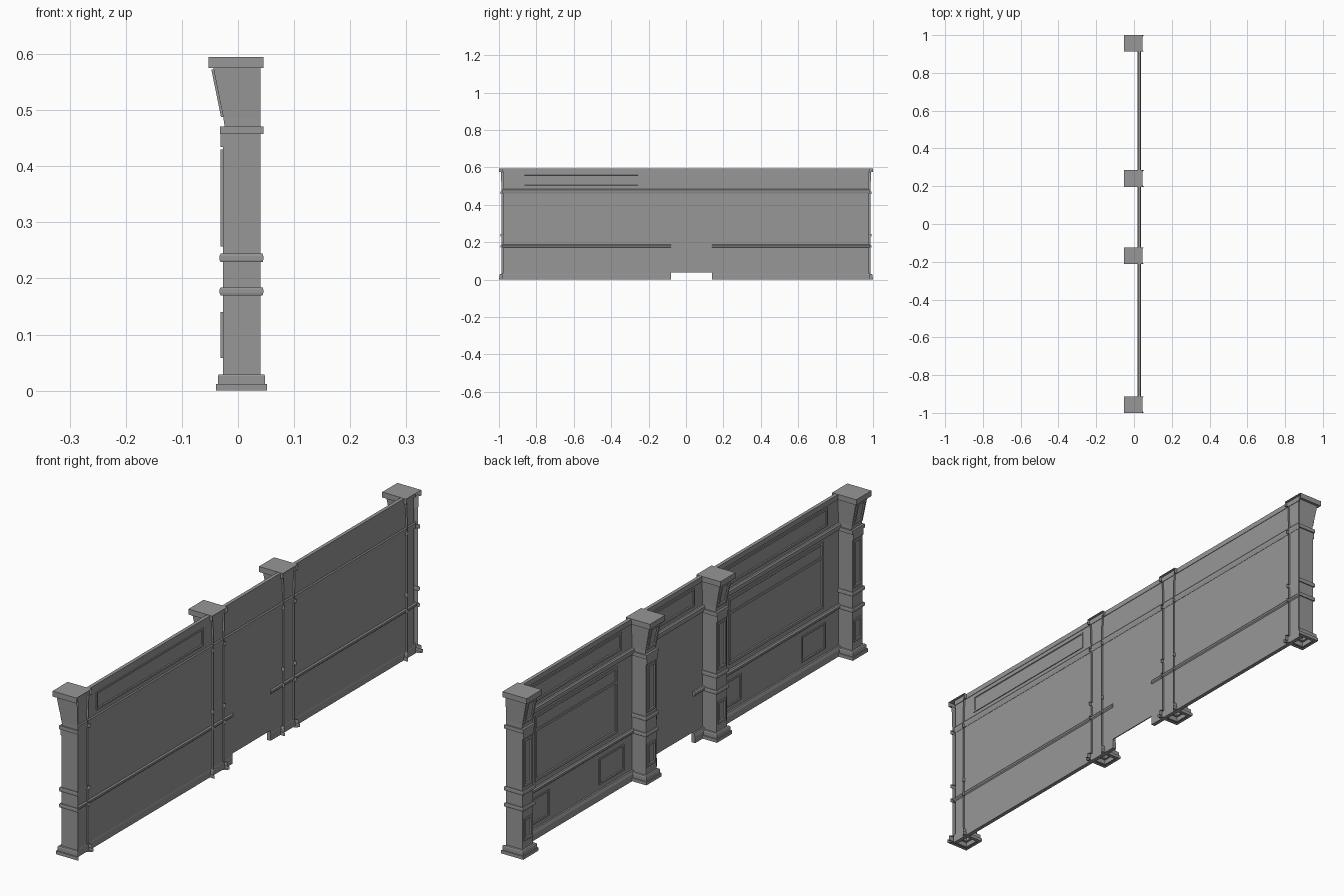
import bpy

WALL_X = 0.031
PILLARS = [0.956, 0.241, -0.168, -0.956]

# Dark grey paint shared by every part
PAINT = bpy.data.materials.new("dark_grey")
PAINT.diffuse_color = (0.31, 0.31, 0.31, 1)


def make(name, verts, faces):
    mesh = bpy.data.meshes.new(name)
    mesh.from_pydata(verts, [], faces)
    mesh.update()
    mesh.materials.append(PAINT)
    ob = bpy.data.objects.new(name, mesh)
    bpy.context.collection.objects.link(ob)
    return ob


def moulding(name, profile, y0, y1):
    """Extrude a closed (x, z) profile along y, with end caps."""
    n = len(profile)
    verts = [(x, y, z) for y in (y0, y1) for x, z in profile]
    faces = [(i, (i + 1) % n, n + (i + 1) % n, n + i)[::-1] for i in range(n)]
    faces += [tuple(range(n)), tuple(range(n, 2 * n))[::-1]]
    return make(name, verts, [f[::-1] for f in faces])


def box(name, x0, x1, y0, y1, z0, z1):
    return moulding(name, [(x0, z0), (x1, z0), (x1, z1), (x0, z1)], y0, y1)


def frame(name, y0, y1, z0, z1, w, t, surf):
    """Raised mitred border on a face whose x position is surf(z)."""
    verts = []
    for inset, raised in ((0, 0), (0, t), (w, t), (w * 1.3, 0)):
        a, b, c, d = y0 + inset, y1 - inset, z0 + inset, z1 - inset
        for y, z in ((a, c), (b, c), (b, d), (a, d)):
            verts.append((surf(z) - raised, y, z))
    faces = [(4 * r + i, 4 * r + (i + 1) % 4, 4 * r + 4 + (i + 1) % 4, 4 * r + 4 + i)
             for r in range(3) for i in range(4)]
    if t > 0:
        faces = [f[::-1] for f in faces]
    return make(name, verts, faces)


# Pillar silhouette levels: z, front x, back x, half width
def ring(z0, z1):
    e = 0.004
    return [(z0, -0.027, 0.04, 0.030), (z0, -0.031, 0.044, 0.034),
            (z0 + e, -0.033, 0.045, 0.035), (z1 - e, -0.033, 0.045, 0.035),
            (z1, -0.031, 0.044, 0.034), (z1, -0.027, 0.04, 0.030)]


LEVELS = [(0, -0.027, 0.04, 0.030), (0, -0.039, 0.052, 0.044), (0.012, -0.039, 0.052, 0.044),
          (0.012, -0.036, 0.048, 0.040), (0.026, -0.036, 0.048, 0.040),
          (0.029, -0.034, 0.047, 0.038), (0.029, -0.027, 0.04, 0.030)]
LEVELS += ring(0.170, 0.184) + ring(0.229, 0.244)
LEVELS += [(0.457, -0.027, 0.04, 0.030), (0.457, -0.032, 0.045, 0.035),
           (0.471, -0.032, 0.045, 0.035), (0.471, -0.024, 0.04, 0.030),
           (0.486, -0.026, 0.04, 0.030), (0.575, -0.044, 0.04, 0.034),
           (0.575, -0.053, 0.045, 0.044), (0.595, -0.053, 0.045, 0.044)]


def pillar(yc):
    # Body is open at the back where it straddles the wall
    verts, faces = [], []
    for z, xf, xb, h in LEVELS:
        verts += [(xb, yc + h, z), (xf, yc + h, z), (xf, yc - h, z), (xb, yc - h, z)]
    for r in range(len(LEVELS) - 1):
        faces += [(4 * r + i, 4 * r + i + 1, 4 * r + 5 + i, 4 * r + 4 + i) for i in range(3)]
    m = 4 * (len(LEVELS) - 1)
    faces.append((m, m + 1, m + 2, m + 3))
    make("pillar", verts, faces)
    # Raised borders on the front face
    flat = lambda z: -0.027
    for z0, z1 in ((0.058, 0.140), (0.257, 0.430)):
        frame("pillar_panel_border", yc - 0.024, yc + 0.024, z0, z1, 0.008, 0.004, flat)
    box("pillar_neck_band", -0.031, -0.026, yc - 0.030, yc + 0.030, 0.434, 0.457)
    slope = lambda z: -0.026 - (z - 0.486) / 0.089 * 0.018
    frame("capital_border", yc - 0.026, yc + 0.026, 0.488, 0.572, 0.008, 0.004, slope)


for yc in PILLARS:
    pillar(yc)

# Wall sheets: two long bays to the floor, middle bay raised off it
T = 0.002
box("wall_bay_right", WALL_X - T, WALL_X + T, 0.14, 0.975, 0, 0.59)
box("wall_bay_left", WALL_X - T, WALL_X + T, -0.975, -0.08, 0, 0.59)
box("wall_bay_middle", WALL_X - T, WALL_X + T, -0.08, 0.14, 0.037, 0.59)

# Long horizontal mouldings
for y0, y1 in ((0.14, 0.985), (-0.985, -0.08)):
    moulding("skirting_board", [(0.019, 0), (0.034, 0), (0.034, 0.024), (0.031, 0.035),
                                (0.023, 0.035), (0.019, 0.024)], y0, y1)
    moulding("chair_rail", [(0.023, 0.171), (0.033, 0.171), (0.037, 0.175), (0.037, 0.182),
                            (0.033, 0.187), (0.023, 0.187), (0.019, 0.182), (0.019, 0.175)], y0, y1)
moulding("frieze_ledge", [(0.025, 0.459), (0.034, 0.459), (0.037, 0.471), (0.037, 0.480),
                          (0.034, 0.484), (0.023, 0.484), (0.019, 0.480), (0.019, 0.471)], -0.98, 0.98)
box("top_trim", 0.022, 0.035, -0.98, 0.98, 0.575, 0.594)

# Raised panel borders on the wall
wall_face = lambda z: WALL_X - T
for y0, y1 in ((0.285, 0.912), (-0.912, -0.212)):
    frame("upper_panel_border", y0 + 0.075, y1 - 0.075, 0.205, 0.448, 0.009, 0.003, wall_face)
    box("upper_panel_crossbar", 0.026, 0.030, y0 + 0.075, y1 - 0.075, 0.388, 0.397)
    frame("frieze_border", y0 + 0.05, y1 - 0.05, 0.498, 0.564, 0.007, 0.003, wall_face)
for y0, y1 in ((0.320, 0.465), (0.755, 0.89), (-0.36, -0.23), (-0.85, -0.71)):
    frame("lower_panel_border", y0, y1, 0.052, 0.148, 0.006, 0.003, wall_face)
frame("middle_frieze_border", -0.09, 0.16, 0.498, 0.564, 0.007, 0.003, wall_face)

# Frieze border showing on the rear of the left bay
frame("rear_frieze_border", -0.87, -0.25, 0.498, 0.564, 0.006, -0.003, lambda z: WALL_X + T)
